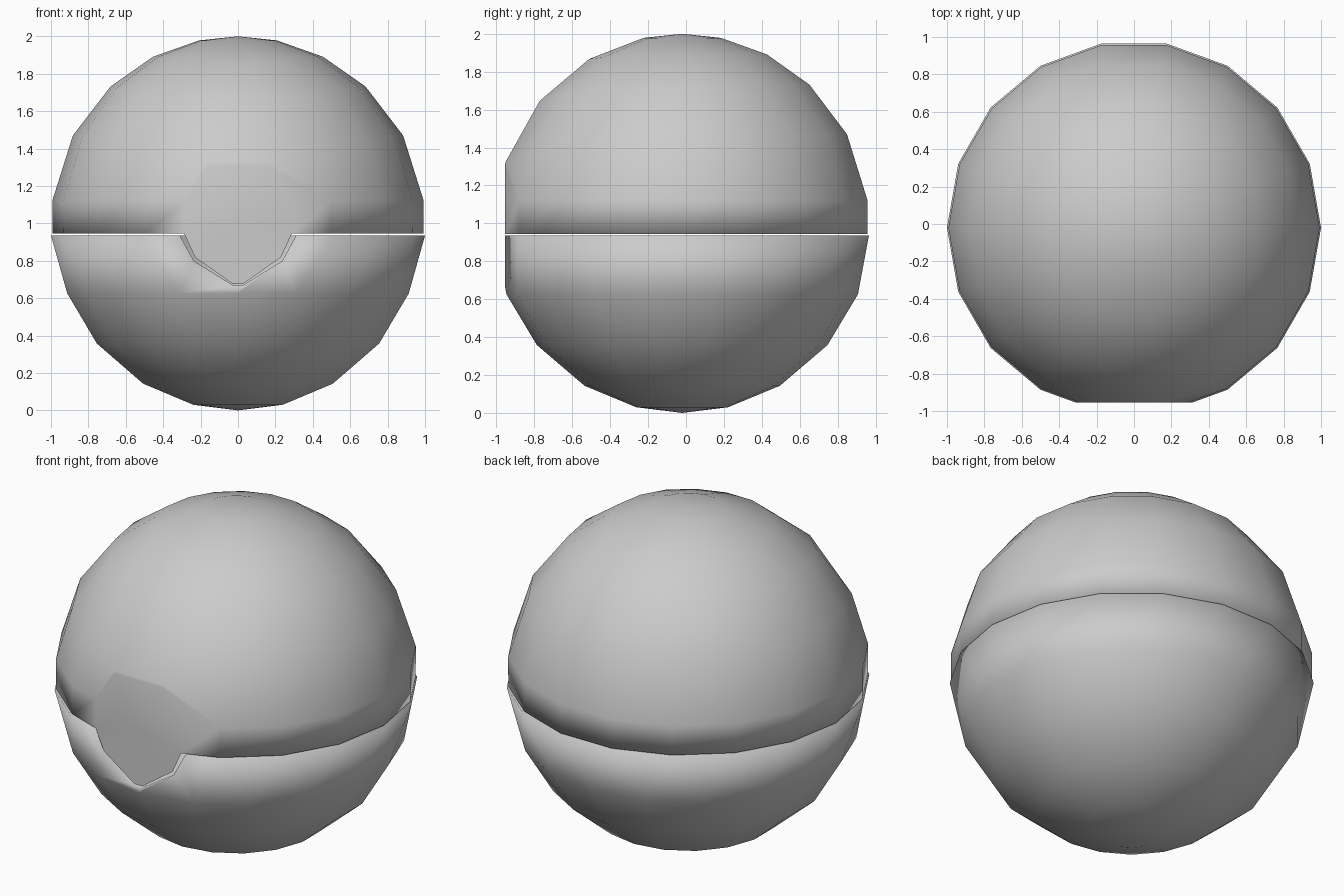
import bpy, bmesh
from math import sin, cos, atan2, radians
from mathutils import Vector

SIDES = 18
FRONT = -0.955          # flat front plane
CENTRE = Vector((0, -0.02, 1))

cube = bpy.data.objects.get("Cube")
if cube:
    bpy.data.objects.remove(cube)

grey = bpy.data.materials.new("plain_grey")
grey.use_nodes = True
colour = (0.6, 0.6, 0.6, 1)
grey.diffuse_color = colour
grey.node_tree.nodes["Principled BSDF"].inputs["Base Color"].default_value = colour


def ring(bm, radius, z, stagger=0.0, elevation=None, drop=0.0):
    """One ring of the ball; drop lowers its front side along the sphere."""
    verts = []
    for i in range(SIDES):
        a = radians((i + stagger) * 360 / SIDES)
        r, h = radius, z
        if elevation is not None:
            e = radians(elevation - drop * max(0, -sin(a)) ** 3)
            r, h = cos(e), 1 + sin(e)
        verts.append(bm.verts.new((r * cos(a), CENTRE.y + r * sin(a), h)))
    return verts


def bridge(bm, a, b, triangles=False):
    for i in range(SIDES):
        j = (i + 1) % SIDES
        if triangles:
            bm.faces.new((a[i], a[j], b[i]))
            bm.faces.new((a[j], b[j], b[i]))
        else:
            bm.faces.new((a[i], a[j], b[j], b[i]))


def close(bm, last, z):
    pole = bm.verts.new((0, CENTRE.y, z))
    for i in range(SIDES):
        bm.faces.new((last[i], last[(i + 1) % SIDES], pole))


def bowl(bm, rim):
    """Lower half of the ball, hanging from the rim."""
    last = rim
    for k, e in enumerate((-22, -40, -59, -76)):
        cur = ring(bm, 0, 0, 0.5, e)
        bridge(bm, last, cur, triangles=(k == 0))
        last = cur
    close(bm, last, 0)


def cut_front(bm):
    cut = bmesh.ops.bisect_plane(
        bm, geom=bm.verts[:] + bm.edges[:] + bm.faces[:], dist=1e-5,
        plane_co=(0, FRONT, 0), plane_no=(0, -1, 0), clear_outer=True)
    return [g for g in cut["geom_cut"] if isinstance(g, bmesh.types.BMEdge)]


def around(v):
    """Angle about the vertical axis, starting at the front."""
    return atan2(v.co.x, v.co.y - CENTRE.y)


def finish(bm, name):
    bmesh.ops.recalc_face_normals(bm, faces=bm.faces[:])
    mesh = bpy.data.meshes.new(name)
    bm.to_mesh(mesh)
    bm.free()
    mesh.materials.append(grey)
    mesh.shade_smooth()
    bpy.context.collection.objects.link(bpy.data.objects.new(name, mesh))


# Upper shell with the flat round front plate hanging below its rim
RIM = 0.945
bm = bmesh.new()
rim = ring(bm, 0.992, RIM)
last = rim
for e, drop in ((7, 0), (28, 9.5), (47, 7), (63, 3), (78, 0)):
    cur = ring(bm, 0, 0, 0, e, drop)
    bridge(bm, last, cur)
    last = cur
close(bm, last, 2)
bowl(bm, rim)
edges = cut_front(bm)
plate = bmesh.ops.edgeloop_fill(bm, edges=edges)["faces"]
below = [f for f in bm.faces if f not in plate and f.calc_center_median().z < RIM]
bmesh.ops.delete(bm, geom=below, context="FACES")
bmesh.ops.poke(bm, faces=plate)
cap = [v for v in bm.verts if abs(v.co.z - RIM) < 1e-4 and v.co.y > FRONT + 0.01]
bm.faces.new(sorted(cap, key=around))
finish(bm, "upper_shell")

# Lower shell with a shallow recess behind the plate
RIM = 0.935
bm = bmesh.new()
bowl(bm, ring(bm, 1.0, RIM))
edges = cut_front(bm)
new = bmesh.ops.extrude_edge_only(bm, edges=edges)["geom"]
back = [g for g in new if isinstance(g, bmesh.types.BMVert)]
for v in back:
    v.co.y += 0.1
back.sort(key=lambda v: v.co.x)
bm.faces.new(back)
cap = [v for v in bm.verts if abs(v.co.z - RIM) < 1e-4 and v not in back]
bm.faces.new(sorted(cap, key=around) + [back[0], back[-1]]
             if around(sorted(cap, key=around)[-1]) < 0 else
             sorted(cap, key=around) + [back[-1], back[0]])
finish(bm, "lower_shell")
